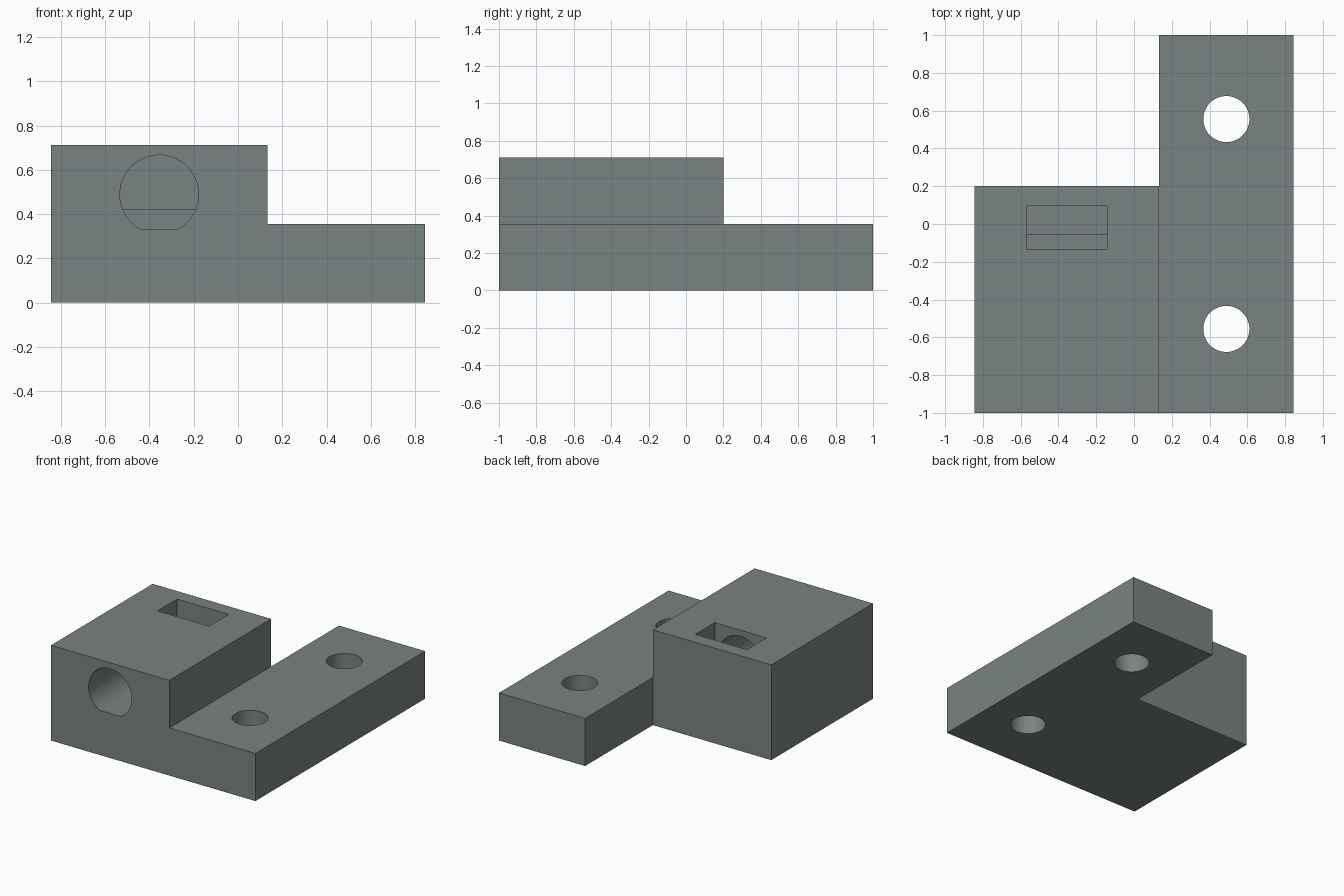
import bpy, bmesh, math
from mathutils import Vector

if "Cube" in bpy.data.objects:
    bpy.data.objects.remove(bpy.data.objects["Cube"])

U = 2 / 45                                  # one design unit; the part is 38 x 45 x 16
X0, X1, XS = -19 * U, 19 * U, 3 * U         # left side, right side, step between block and plate
BLOCK_BACK, BLOCK_TOP, PLATE_TOP = 0.2, 16 * U, 8 * U

steel = bpy.data.materials.new("slate grey")
steel.diffuse_color = (0.195, 0.225, 0.225, 1)
steel.use_nodes = True
steel.node_tree.nodes["Principled BSDF"].inputs["Base Color"].default_value = steel.diffuse_color


def prism(name, points, direction):
    """Close a flat outline and extrude it along direction."""
    bm = bmesh.new()
    face = bm.faces.new([bm.verts.new(p) for p in points])
    ext = bmesh.ops.extrude_face_region(bm, geom=[face])
    verts = [g for g in ext["geom"] if isinstance(g, bmesh.types.BMVert)]
    bmesh.ops.translate(bm, verts=verts, vec=Vector(direction))
    bmesh.ops.recalc_face_normals(bm, faces=bm.faces)
    mesh = bpy.data.meshes.new(name)
    bm.to_mesh(mesh)
    bm.free()
    mesh.materials.append(steel)
    obj = bpy.data.objects.new(name, mesh)
    bpy.context.collection.objects.link(obj)
    return obj


def cut(target, cutter):
    """Subtract the cutter and remove it."""
    mod = target.modifiers.new("cut", "BOOLEAN")
    mod.operation, mod.solver, mod.object = "DIFFERENCE", "EXACT", cutter
    bpy.context.view_layer.objects.active = target
    bpy.ops.object.modifier_apply(modifier=mod.name)
    bpy.data.objects.remove(cutter)


# Stepped body: tall block on the left, low plate on the right
outline = [(X0, 0), (X1, 0), (X1, PLATE_TOP), (XS, PLATE_TOP), (XS, BLOCK_TOP), (X0, BLOCK_TOP)]
body = prism("mounting_block", [(x, -1, z) for x, z in outline], (0, 2, 0))

# Back corner removed so that only the plate runs the full length
corner = [(X0 - 1, -1), (XS, -1), (XS, 2), (X0 - 1, 2)]
cut(body, prism("corner_cutter", [(x, BLOCK_BACK, z) for x, z in corner], (0, 2, 0)))

# Two screw holes through the plate
for y in (-12.5 * U, 12.5 * U):
    ring = [(11 * U + 0.122 * math.cos(t * math.tau / 64),
             y + 0.122 * math.sin(t * math.tau / 64), -0.5) for t in range(64)]
    cut(body, prism("hole_cutter", ring, (0, 0, 2)))

# Round bore with a flat floor, from the front into the slot
BX, BZ, R, FLAT = -8 * U, 11 * U, 4 * U, 7.5 * U
SLOT_FRONT, SLOT_STEP, SLOT_BACK = -0.135, -0.055, 0.095
a = math.asin((FLAT - BZ) / R)
arc = [a + (math.pi - 2 * a) * i / 56 for i in range(57)]
bore = [(BX + R * math.cos(t), -1.5, BZ + R * math.sin(t)) for t in arc]
cut(body, prism("bore_cutter", bore, (0, 1.5 + (SLOT_FRONT + SLOT_STEP) / 2, 0)))

# Slot open at the top, with a raised ledge at its back
SHELF = 9.5 * U
slot = [(SLOT_FRONT, FLAT), (SLOT_STEP, FLAT), (SLOT_STEP, SHELF),
        (SLOT_BACK, SHELF), (SLOT_BACK, 1), (SLOT_FRONT, 1)]
cut(body, prism("slot_cutter", [(-0.57, y, z) for y, z in slot], (0.427, 0, 0)))

# Smooth round walls, sharp edges elsewhere
bpy.ops.object.select_all(action="DESELECT")
body.select_set(True)
bpy.context.view_layer.objects.active = body
bpy.ops.object.shade_smooth_by_angle(angle=math.radians(30))
